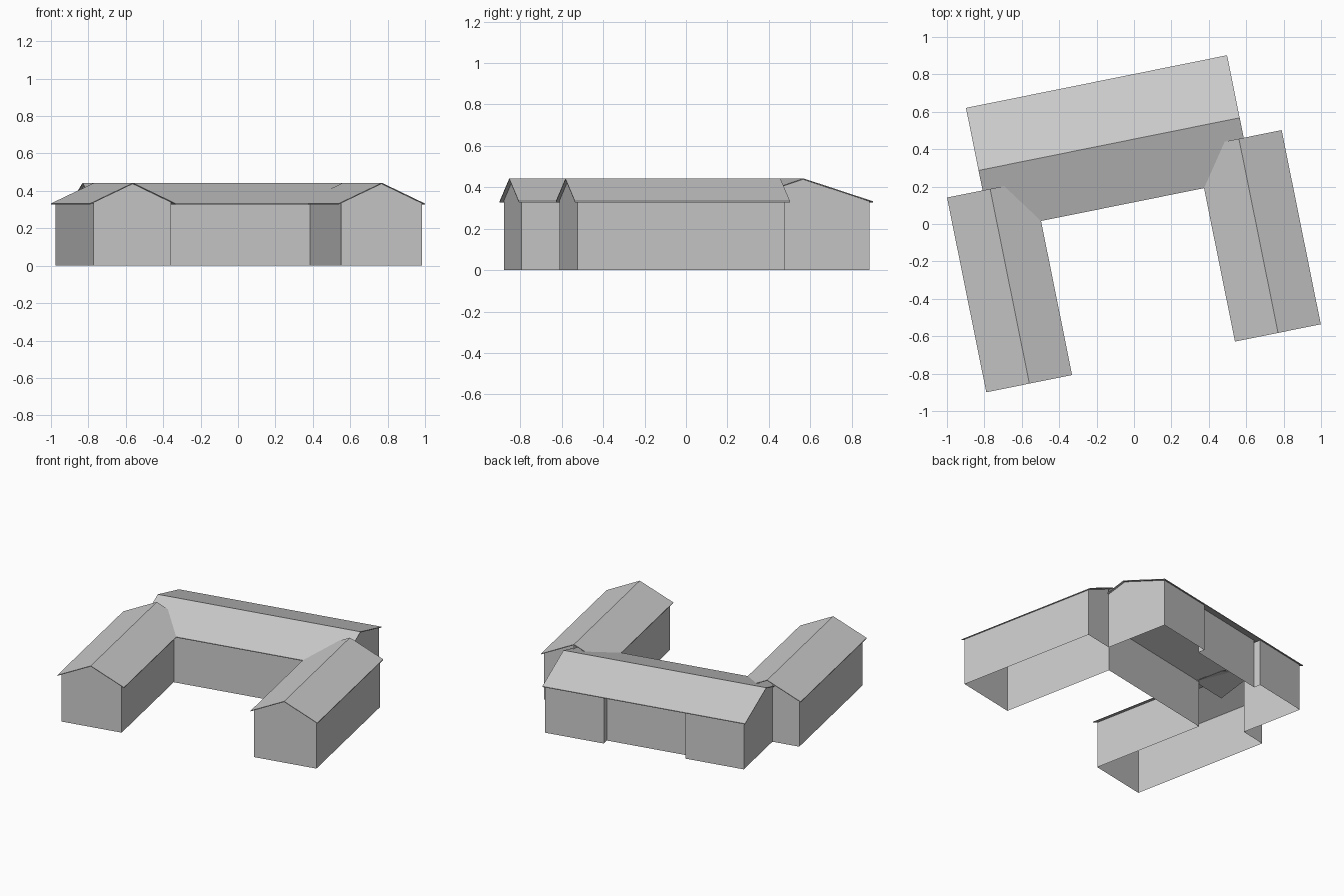
import bpy, bmesh, math
from mathutils import Matrix

if "Cube" in bpy.data.objects:
    bpy.data.objects.remove(bpy.data.objects["Cube"])

# The whole building is turned in plan
TURN = Matrix.Rotation(math.radians(11.4), 4, 'Z')
EAVE, RIDGE, THICK = 0.333, 0.443, 0.005
MAIN = (0.114, 0.445, 0.786)        # eave, ridge, eave positions along v
LEFT = (-0.952, -0.717, -0.484)     # along u
RIGHT = (0.405, 0.640, 0.873)


def make(name, verts, faces, recalc=True):
    bm = bmesh.new()
    vs = [bm.verts.new(v) for v in verts]
    for f in faces:
        bm.faces.new([vs[i] for i in f])
    if recalc:
        bmesh.ops.recalc_face_normals(bm, faces=bm.faces)
    bm.transform(TURN)
    me = bpy.data.meshes.new(name)
    bm.to_mesh(me)
    bm.free()
    ob = bpy.data.objects.new(name, me)
    bpy.context.collection.objects.link(ob)
    return ob


def under(roof, t):
    """Height of a roof's underside at cross position t."""
    a, r, b = roof
    k = (t - a) / (r - a) if t < r else (b - t) / (b - r)
    return EAVE + k * (RIDGE - EAVE) - THICK


def roof(name, cross, start, end, along_u):
    """Thin gabled roof slab swept between start and end."""
    a, r, b = cross
    prof = [(a, EAVE), (r, RIDGE), (b, EAVE),
            (b, EAVE - THICK), (r, RIDGE - THICK), (a, EAVE - THICK)]
    verts = [(s, t, z) if along_u else (t, s, z)
             for s in (start, end) for t, z in prof]
    faces = [(i, (i + 1) % 6, (i + 1) % 6 + 6, i + 6) for i in range(6)]
    for o in (0, 6):
        faces += [(o, o + 1, o + 4, o + 5), (o + 1, o + 2, o + 3, o + 4)]
    make(name, verts, faces)


# Roofs, passing through one another at the valleys
roof("main_roof", MAIN, -0.758, 0.666, True)
roof("left_wing_roof", LEFT, -0.726, 0.336, False)
roof("right_wing_roof", RIGHT, -0.723, 0.336, False)

# Outer walls: one open shell following the U plan, with a recessed back bay
plan = [(-.932, -.708), (-.508, -.708), (-.508, .13), (.42, .13),
        (.42, -.708), (.86, -.708), (.86, .312), (.652, .312),
        (.652, .772), (.24, .772), (.24, .722), (-.335, .722),
        (-.335, .772), (-.743, .772), (-.743, .312), (-.932, .312)]
n = len(plan)
H = 0.333
make("outer_walls",
     [(u, v, 0) for u, v in plan] + [(u, v, H) for u, v in plan],
     [(i, (i + 1) % n, (i + 1) % n + n, i + n) for i in range(n)])


def gable(name, cross, ts, pos, along_u):
    """Wall infill from the wall top up to the roof underside."""
    pts = [(t, under(cross, t)) for t in ts]
    pts += [(ts[-1], H), (ts[0], H)]
    pts = [p for i, p in enumerate(pts)
           if not (i >= len(ts) and abs(p[1] - under(cross, p[0])) < 1e-4)]
    make(name, [(pos, t, z) if along_u else (t, pos, z) for t, z in pts],
         [tuple(range(len(pts)))])


# Gables on the wing fronts and ends of the main block
gable("left_wing_front_gable", LEFT, (-.932, LEFT[1], -.508), -.708, False)
gable("right_wing_front_gable", RIGHT, (.42, RIGHT[1], .86), -.708, False)
gable("left_wing_back_gable", LEFT, (-.932, -.743), .312, False)
gable("right_wing_back_gable", RIGHT, (.652, .86), .312, False)
gable("main_left_gable", MAIN, (.312, MAIN[1], .772), -.743, True)
gable("main_right_gable", MAIN, (.312, MAIN[1], .772), .652, True)

# Extra strip closing the recessed bay up to the roof
top = under(MAIN, .722)
make("recessed_bay_top",
     [(-.335, .722, H), (.24, .722, H), (.24, .722, top), (-.335, .722, top)],
     [(3, 2, 1, 0)], False)
